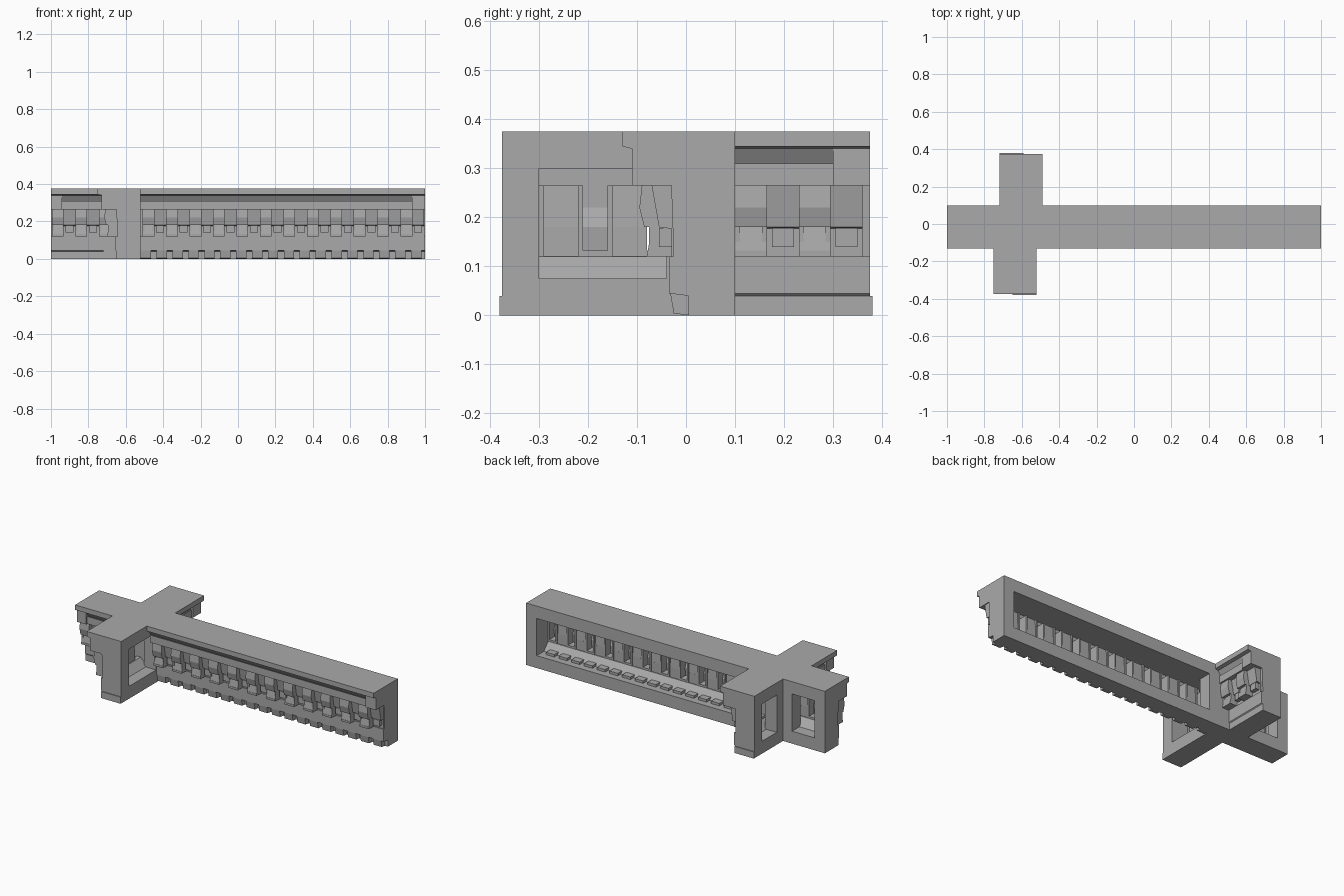
import bpy, bmesh
from mathutils import Vector

if "Cube" in bpy.data.objects:
    bpy.data.objects.remove(bpy.data.objects["Cube"], do_unlink=True)

stone = bpy.data.materials.new("grey stone")
stone.use_nodes = True
stone.diffuse_color = (0.4, 0.4, 0.4, 1)
stone.node_tree.nodes["Principled BSDF"].inputs["Base Color"].default_value = (0.4, 0.4, 0.4, 1)

AXIS = -0.62      # x position of the cross bar


# Placement rules: u runs along the wall, v from ornament (-) to plain back (+)
def along(u, v, z):
    return Vector((u, v, z))


def front_bar(u, v, z):
    return Vector((AXIS + v, u, z))


def back_bar(u, v, z):
    return Vector((AXIS - v, u, z))


class Part:
    """Collects extruded profiles into one named object."""

    def __init__(self, name, place):
        self.name, self.place, self.bm = name, place, bmesh.new()

    def prism(self, u0, u1, profile):
        a = [self.bm.verts.new(self.place(u0, v, z)) for v, z in profile]
        b = [self.bm.verts.new(self.place(u1, v, z)) for v, z in profile]
        self.bm.faces.new(a)
        self.bm.faces.new(b[::-1])
        for i in range(len(a)):
            j = (i + 1) % len(a)
            self.bm.faces.new((a[i], b[i], b[j], a[j]))

    def box(self, u0, u1, v0, v1, z0, z1):
        self.prism(u0, u1, [(v0, z0), (v1, z0), (v1, z1), (v0, z1)])

    def finish(self):
        bmesh.ops.recalc_face_normals(self.bm, faces=self.bm.faces)
        mesh = bpy.data.meshes.new(self.name)
        self.bm.to_mesh(mesh)
        self.bm.free()
        mesh.materials.append(stone)
        bpy.context.collection.objects.link(bpy.data.objects.new(self.name, mesh))


BACK, WALL, LIP, COVE = 0.1, -0.03, -0.13, -0.11
TOP, LEDGE, HEAD, SOFFIT, FOOT, SILL = 0.375, 0.345, 0.3, 0.265, 0.12, 0.075
CORBEL = [(-0.09, SOFFIT), (-0.095, 0.22), (-0.085, 0.18), (-0.07, 0.18), (-0.08, FOOT),
          (-0.06, FOOT), (-0.055, 0.18), (-0.07, 0.22), (-0.07, SOFFIT)]


def build_wall(name, place, u0, u1, win0, win1, end, cells, teeth=False):
    """u0..u1 wall extent, win0..win1 rear opening, end = end post extent."""
    # Top slab with overhanging lip and cove
    part = Part(name + "_cornice", place)
    part.prism(u0, u1, [(BACK, TOP), (LIP, TOP), (LIP, LEDGE), (COVE, LEDGE - 0.005),
                        (-0.085, HEAD), (BACK, HEAD)])
    part.prism(u0, u1, [(-0.1, HEAD + 0.01), (-0.1, SOFFIT), (-0.07, SOFFIT), (-0.07, HEAD)])
    part.finish()

    # Plain lower wall, sloping down inside to the sill
    part = Part(name + "_base", place)
    foot = 0.005 if teeth else WALL
    part.prism(u0, u1, [(WALL - 0.005, FOOT), (WALL - 0.005, 0.045), (foot, 0.04), (foot, 0),
                        (BACK, 0), (BACK, SILL), (0.03, SILL), (-0.01, FOOT)])
    part.finish()

    # Solid end post and the jambs of the rear opening
    part = Part(name + "_posts", place)
    part.prism(end[0], end[1], [(BACK, TOP - 0.001), (COVE, TOP - 0.001), (COVE, SOFFIT),
                                (WALL, SOFFIT), (WALL + 0.005, FOOT), (foot, 0.04),
                                (foot, 0.001), (BACK, 0.001)])
    for a, b in ((u0, win0), (win1, u1)):
        if b - a > 0.001:
            part.box(a, b, 0.02, BACK, SILL, HEAD)
    part.finish()

    # Hollow corbels alternating with shallow panels
    part = Part(name + "_corbels", place)
    c0, c1, count = cells
    step = (c1 - c0) / count
    for i in range(count):
        a = c0 + i * step
        b = a + step
        if i % 2 == 0:
            part.prism(a, b, CORBEL)
            part.box(a, b, -0.08, -0.01, FOOT, FOOT + 0.012)
            for s in (a, b - 0.01):
                part.box(s, s + 0.01, -0.075, -0.01, FOOT, SOFFIT)
        else:
            part.prism(a, b, [(-0.07, SOFFIT), (-0.055, 0.18), (-0.015, 0.175), (-0.02, SOFFIT)])
            part.box(a, b, WALL, -0.015, FOOT, 0.18)
            part.box(a + 0.01, b - 0.01, -0.055, WALL, 0.14, 0.178)
    part.finish()

    # Small teeth under the wall and along the inner sill
    if teeth:
        part = Part(name + "_teeth", place)
        pitch, n = 0.085, 18
        for i in range(n):
            a = -0.52 + i * pitch
            part.prism(a, a + 0.055, [(WALL - 0.002, 0.045), (-0.025, 0.004), (0.01, 0), (0.01, 0.045)])
            if win0 < a < win1 - 0.06:
                part.box(a, a + 0.055, 0.02, 0.06, SILL, SILL + 0.015)
        part.finish()


build_wall("long_wall", along, -0.52, 1, -0.45, 0.93, (0.93, 1), (-0.51, 0.995, 24), True)
build_wall("short_wall", along, -1, -0.72, -0.93, -0.78, (-1, -0.94), (-0.995, -0.68, 5))
build_wall("front_wall", front_bar, -0.375, -0.03, -0.3, -0.04, (-0.375, -0.3), (-0.36, -0.08, 4))
build_wall("back_wall", back_bar, 0.1, 0.375, 0.16, 0.3, (0.3, 0.375), (0.1, 0.36, 4))

# Solid crossing block
part = Part("crossing", along)
part.box(-0.72, -0.52, WALL, BACK, 0, TOP)
part.box(-0.72, -0.52, LIP, WALL, HEAD, TOP - 0.001)
part.finish()

# Flared feet at both ends of the cross bar
for name, place, side in (("front_foot", front_bar, -1), ("back_foot", back_bar, 1)):
    part = Part(name, place)
    part.box(side * 0.37, side * 0.38, WALL, BACK, 0, 0.04)
    part.finish()
